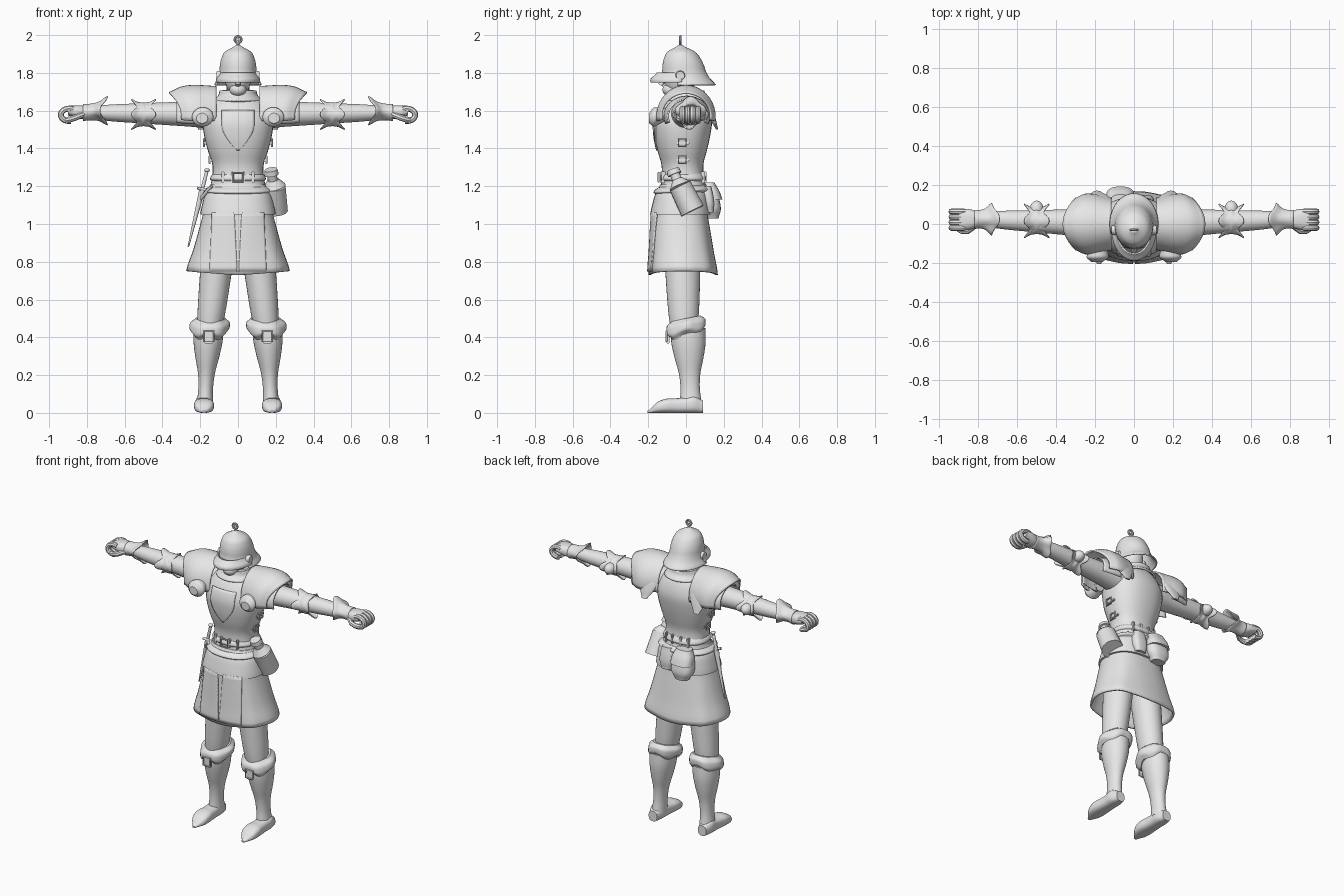
import bpy, bmesh, math
from mathutils import Vector, Matrix

if "Cube" in bpy.data.objects:
    bpy.data.objects.remove(bpy.data.objects["Cube"])

grey = bpy.data.materials.new("plain_grey")
grey.use_nodes = True
shade = (.8, .8, .8, 1)
grey.diffuse_color = shade
grey.node_tree.nodes["Principled BSDF"].inputs["Base Color"].default_value = shade


def finish(name, mesh, mirror=False, thick=0):
    mesh.materials.clear()
    mesh.materials.append(grey)
    mesh.shade_smooth()
    mesh.set_sharp_from_angle(angle=math.radians(40))
    part = bpy.data.objects.new(name, mesh)
    bpy.context.scene.collection.objects.link(part)
    if thick:
        solid = part.modifiers.new("thickness", "SOLIDIFY")
        solid.thickness, solid.offset = thick, 0
    if mirror:
        part.modifiers.new("mirror", "MIRROR").use_mirror_merge = False
    return part


def from_bmesh(name, bm, **options):
    bmesh.ops.recalc_face_normals(bm, faces=bm.faces)
    mesh = bpy.data.meshes.new(name)
    bm.to_mesh(mesh)
    bm.free()
    return finish(name, mesh, **options)


def smooth_value(values, t):
    # Smooth interpolation through evenly spaced values
    last = len(values) - 1
    i = min(int(t * last), last - 1)
    u = t * last - i
    a, b, c, d = (values[max(0, min(last, i + k))] for k in (-1, 0, 1, 2))
    return b + u / 2 * (c - a + u * (2 * a - 5 * b + 4 * c - d + u * (3 * b - a - 3 * c + d)))


def loft(name, start, end, widths, depth=1, taper=0, bow=0, square=2, sides=32, caps=True,
         tilt=0, on_floor=False, shape=None, keep=None, **options):
    """Rounded sections along a line; depth is the second radius as a share of the first."""
    start, end = Vector(start), Vector(end)
    span = [abs(c) for c in end - start]
    along = span.index(max(span))
    across, up = [k for k in range(3) if k != along]
    bm = bmesh.new()
    rows = []
    count = 4 * (len(widths) - 1)
    for k in range(count + 1):
        t = k / count
        centre = start.lerp(end, t)
        centre.y += bow * math.sin(math.pi * t)
        wide = smooth_value(widths, t)
        deep = wide * (depth + taper * t)
        if on_floor:
            centre.z = deep
        row = []
        for j in range(sides):
            angle = math.tau * j / sides
            c, s = math.cos(angle), math.sin(angle)
            grow, shift = shape(angle, t) if shape else (1, 0)
            rise = math.copysign(abs(s) ** (2 / square), s) * deep * grow
            point = centre.copy()
            point[across] += math.copysign(abs(c) ** (2 / square), c) * wide * grow
            point[up] += rise
            point[along] += shift + tilt * rise
            row.append(bm.verts.new(point))
        rows.append(row)
    for low, high in zip(rows, rows[1:]):
        for j in range(sides):
            bm.faces.new((low[j - 1], low[j], high[j], high[j - 1]))
    if caps:
        bm.faces.new(rows[0])
        bm.faces.new(rows[-1])
    if keep:
        unwanted = [f for f in bm.faces if not keep(f.calc_center_median())]
        bmesh.ops.delete(bm, geom=unwanted, context="FACES")
    return from_bmesh(name, bm, **options)


def ball(name, centre, size, **options):
    bm = bmesh.new()
    place = Matrix.Translation(centre) @ Matrix.Diagonal((*size, 1))
    bmesh.ops.create_uvsphere(bm, u_segments=24, v_segments=16, radius=1, matrix=place)
    return from_bmesh(name, bm, **options)


def box(name, centre, size, **options):
    bm = bmesh.new()
    bmesh.ops.create_cube(bm, size=1, matrix=Matrix.Translation(centre) @ Matrix.Diagonal((*size, 1)))
    bmesh.ops.bevel(bm, geom=bm.edges[:], offset=min(size) / 5, segments=2, affect="EDGES")
    return from_bmesh(name, bm, **options)


def rod(name, start, end, radius, tip, **options):
    start, end = Vector(start), Vector(end)
    line = end - start
    place = Matrix.Translation((start + end) / 2) @ line.to_track_quat("Z", "Y").to_matrix().to_4x4()
    bm = bmesh.new()
    bmesh.ops.create_cone(bm, cap_ends=True, segments=20, radius1=radius, radius2=tip,
                          depth=line.length, matrix=place)
    return from_bmesh(name, bm, **options)


def tube(name, points, radius, closed=False, **options):
    curve = bpy.data.curves.new(name, "CURVE")
    curve.dimensions, curve.bevel_depth, curve.bevel_resolution = "3D", radius, 2
    curve.use_fill_caps = True
    spline = curve.splines.new("POLY")
    spline.points.add(len(points) - 1)
    for knot, point in zip(spline.points, points):
        knot.co = (*point, 1)
    spline.use_cyclic_u = closed
    path = bpy.data.objects.new(name + "_path", curve)
    mesh = bpy.data.meshes.new_from_object(path)
    bpy.data.objects.remove(path)
    return finish(name, mesh, **options)


def arc(centre, wide, high, first, last, count=16):
    x, y, z = centre
    angles = [math.radians(first + (last - first) * i / count) for i in range(count + 1)]
    return [(x + wide * math.cos(a), y, z + high * math.sin(a)) for a in angles]


def buckle(name, centre, half, axis, **options):
    corners = []
    for u, v in ((-1, -1), (1, -1), (1, 1), (-1, 1)):
        corner = Vector(centre)
        corner[axis] += u * half
        corner.z += v * half
        corners.append(corner)
    tube(name, corners, .005, closed=True, **options)


def plate(name, target, low, high, width, middle=0):
    # Thin sheet laid onto the front of another part
    bm = bmesh.new()
    steps = 14
    grid = [[bm.verts.new((middle + (2 * i / steps - 1) * width(k / steps), -.4, low + (high - low) * k / steps))
             for i in range(steps + 1)] for k in range(steps + 1)]
    for a, b in zip(grid, grid[1:]):
        for i in range(steps):
            bm.faces.new((a[i], a[i + 1], b[i + 1], b[i]))
    part = from_bmesh(name, bm)
    wrap = part.modifiers.new("wrap", "SHRINKWRAP")
    wrap.target, wrap.wrap_method, wrap.wrap_mode = target, "PROJECT", "ABOVE_SURFACE"
    wrap.use_project_y, wrap.use_positive_direction, wrap.offset = True, True, .003
    solid = part.modifiers.new("thickness", "SOLIDIFY")
    solid.thickness, solid.offset = .008, 0


# Torso armour with breast shield and side buckles
torso = loft("cuirass", start=(0, -.01, 1.15), end=(0, 0, 1.71), depth=.82, bow=-.015, square=2.3,
             widths=[.16, .14, .135, .16, .18, .185, .15, .08])
plate("breast_shield", torso, 1.39, 1.6, lambda t: .005 + .08 * math.sin(min(1, t * 1.5) * math.pi / 2))
for height, side in ((1.34, .15), (1.43, .18)):
    buckle("side_buckle", (side, -.02, height), .02, axis=1, mirror=True)
    box("side_strap", (side - .01, -.015, height), (.015, .07, .016), mirror=True)

# Belts, loops and hip plate
loft("waist_belt", start=(0, -.015, 1.22), end=(0, -.015, 1.27), depth=.84, square=2.3, widths=[.13, .147, .143, .13])
loft("hip_belt", start=(0, -.02, 1.16), end=(0, -.02, 1.2), depth=.85, square=2.3, tilt=.05, widths=[.16, .178, .172, .15])
for x in (-.08, -.03, .03, .08):
    for way in (-1, 1):
        box("belt_loop", (x, way * (.118 - abs(x) / 6) - .015, 1.247), (.015, .02, .06))
buckle("belt_buckle", (0, -.145, 1.247), .025, axis=0)
loft("hip_plate", start=(0, -.02, 1.21), end=(0, -.03, 1.05), depth=.8, square=2.4, widths=[.145, .175, .19, .2])

# Hanging skirt with two front panels
skirt = loft("skirt", start=(0, -.035, 1.08), end=(0, -.015, .73), depth=.8, taper=-.14, square=2.6, sides=48,
             widths=[.175, .2, .23, .265], caps=False, thick=.012,
             shape=lambda angle, t: (1 + .015 * t * math.cos(8 * angle), .02 * t * abs(math.cos(angle))))
for way in (-1, 1):
    plate("skirt_panel", skirt, .75, 1.06, lambda t: .073 - .015 * t, middle=way * .077)

# Legs, boots and knee cuffs
loft("thigh", start=(.1, -.02, .9), end=(.155, -.01, .4), depth=1.1, widths=[.09, .085, .08, .073, .06], mirror=True)
loft("boot_shaft", start=(.155, .01, .45), end=(.175, .025, .05), depth=1.15, taper=.2,
     widths=[.08, .076, .062, .045, .039, .043], mirror=True)
loft("boot_foot", start=(.18, .09, 0), end=(.18, -.205, 0), depth=1.1, taper=-.6, square=2.7, on_floor=True,
     widths=[.03, .046, .045, .048, .053, .045, .01], mirror=True)
loft("knee_cuff", start=(.155, 0, .41), end=(.145, 0, .5), depth=1.03, tilt=.2,
     widths=[.08, .1, .104, .1, .078], mirror=True,
     shape=lambda angle, t: (1 + .03 * math.cos(6 * angle), .012 * math.cos(4 * angle) * (1 - t)))
box("cuff_tab", (.155, -.095, .405), (.045, .016, .075), mirror=True)
buckle("cuff_buckle", (.155, -.104, .405), .027, axis=0, mirror=True)

# Arms, elbow guards and gauntlets
loft("arm", start=(.1, 0, 1.58), end=(.8, .025, 1.59), depth=.94, widths=[.085, .072, .064, .056, .048, .035], mirror=True)
loft("elbow_guard", start=(.45, .016, 1.58), end=(.55, .016, 1.58), depth=.92, caps=False, thick=.006,
     widths=[.072, .063, .064, .063, .072], mirror=True,
     shape=lambda angle, t: (1 + .2 * abs(2 * t - 1) * math.cos(4 * angle), .03 * (t - .5) * math.cos(4 * angle)))
ball("elbow_boss", (.5, .075, 1.58), (.035, .045, .035), mirror=True)
loft("gauntlet_cuff", start=(.71, .025, 1.6), end=(.82, .025, 1.59), depth=.92, caps=False, thick=.006,
     widths=[.073, .05, .043, .045], mirror=True,
     shape=lambda angle, t: (1 + .12 * (1 - t) * math.cos(4 * angle), .02 * (1 - t) * math.cos(2 * angle)))
loft("palm", start=(.79, .024, 1.587), end=(.9, .024, 1.6), depth=.9, taper=-.45, square=2.5,
     widths=[.038, .052, .055], mirror=True)
for i in range(4):
    tube("finger", arc((.893, .028 * i - .02, 1.578), .045, .033, 120, -100), .0155, mirror=True)
tube("thumb", [(.82, -.01, 1.58), (.855, -.036, 1.565), (.885, -.036, 1.555), (.91, -.02, 1.55)], .016, mirror=True)

# Shoulder armour: winged plate, lower lame, front disc and rear wing
loft("pauldron", start=(.115, 0, 1.57), end=(.3, 0, 1.57), depth=1.2, taper=-.25, sides=40, caps=False,
     widths=[.13, .14, .15, .15, .13], thick=.01, mirror=True, keep=lambda c: c.z > 1.555,
     shape=lambda angle, t: (1, .065 * t * max(0, math.sin(angle)) ** 2))
loft("shoulder_lame", start=(.2, .005, 1.57), end=(.325, .005, 1.57), depth=.88, caps=False,
     widths=[.12, .115, .1], thick=.008, mirror=True, keep=lambda c: c.z > 1.53)
loft("front_disc", start=(.18, -.11, 1.58), end=(.19, -.195, 1.56), depth=.9, widths=[.04, .045, .053, .055, .03], mirror=True)
loft("rear_wing", start=(.19, .165, 1.5), end=(.18, .1, 1.66), depth=.3, widths=[.02, .05, .065, .05], mirror=True)

# Head and neck
ball("head", (0, -.035, 1.78), (.072, .086, .1))
ball("chin", (0, -.08, 1.71), (.045, .045, .036))
rod("nose", (0, -.135, 1.735), (0, -.11, 1.775), .014, .008)
rod("neck", (0, -.01, 1.62), (0, -.02, 1.76), .065, .058)
loft("collar", start=(0, 0, 1.65), end=(0, 0, 1.705), widths=[.125, .1, .092], caps=False, thick=.012)

# Helmet with open face, visor, ear discs and crest ring
loft("helmet", start=(0, 0, 1.735), end=(0, -.03, 1.946), depth=1.27, taper=-.25, sides=40, caps=False, thick=.008,
     widths=[.122, .104, .095, .092, .084, .064, .005], keep=lambda c: c.z > 1.785 or c.y > -.05)
loft("visor", start=(0, -.02, 1.75), end=(0, -.02, 1.8), depth=1.46, sides=40, caps=False, thick=.008,
     widths=[.113, .112, .1, .09], keep=lambda c: c.y < -.01)
rod("ear_disc", (.085, -.03, 1.785), (.115, -.03, 1.785), .03, .022, mirror=True)
rod("crest_stem", (0, -.03, 1.94), (0, -.03, 1.962), .008, .006)
tube("crest_ring", arc((0, -.03, 1.976), .018, .018, 0, 340), .006, closed=True)
ball("crest_bead", (0, -.03, 1.976), (.009, .007, .009))

# Flask on the left hip
rod("flask_body", (.198, .035, 1.07), (.192, -.03, 1.2), .066, .06)
rod("flask_shoulder", (.192, -.03, 1.2), (.185, -.045, 1.235), .06, .03)
rod("flask_neck", (.185, -.045, 1.23), (.178, -.06, 1.265), .026, .026)
rod("flask_cap", (.178, -.06, 1.262), (.174, -.07, 1.288), .038, .034)

# Rear pouches
loft("large_pouch", start=(-.07, .14, 1.03), end=(-.07, .115, 1.21), depth=.72, square=2.6, widths=[.045, .07, .072, .062, .045])
loft("pouch_flap", start=(-.07, .14, 1.13), end=(-.07, .115, 1.22), depth=.72, square=2.6, widths=[.073, .068, .05])
loft("small_pouch", start=(.055, .12, 1.06), end=(.055, .105, 1.2), depth=.75, square=2.8, widths=[.035, .047, .046, .038])

# Dagger on the right hip
rod("dagger_scabbard", (-.19, -.045, 1.18), (-.263, -.03, .88), .016, .004)
rod("dagger_grip", (-.19, -.045, 1.18), (-.165, -.05, 1.28), .01, .009)
ball("dagger_pommel", (-.164, -.05, 1.285), (.015, .015, .01))
rod("dagger_guard", (-.215, -.06, 1.19), (-.15, -.045, 1.175), .008, .008)
rod("dagger_hanger", (-.14, -.11, 1.2), (-.2, -.045, 1.13), .009, .009)
